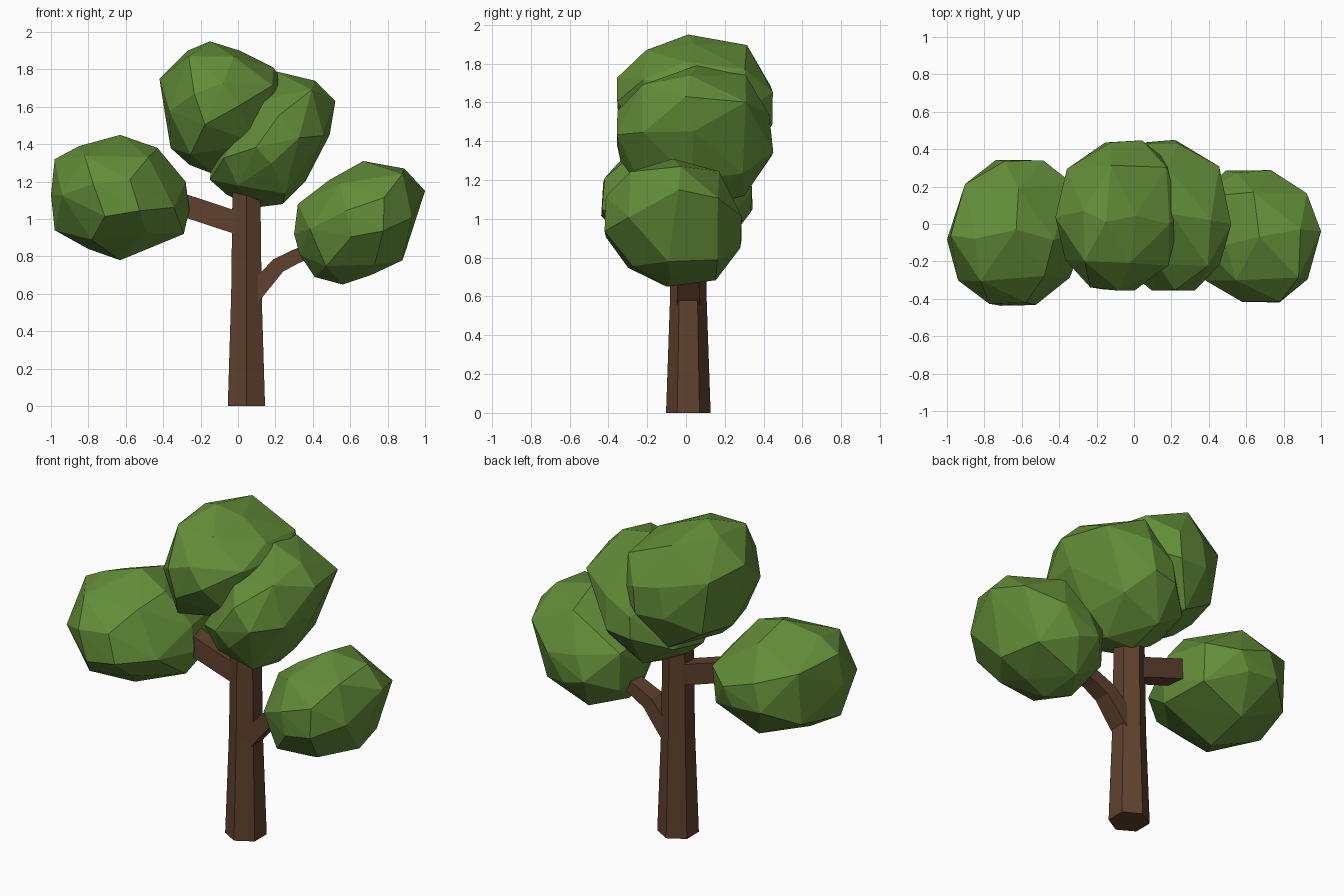
import bpy, bmesh, math, random
from mathutils import Vector

if "Cube" in bpy.data.objects:
    bpy.data.objects.remove(bpy.data.objects["Cube"])

random.seed(7)


def material(name, rgb):
    m = bpy.data.materials.new(name)
    m.diffuse_color = (*rgb, 1)
    m.use_nodes = True
    m.node_tree.nodes["Principled BSDF"].inputs["Base Color"].default_value = m.diffuse_color
    return m


BARK = material("bark brown", (0.115, 0.053, 0.027))
LEAF = material("leaf green", (0.125, 0.27, 0.04))


def finish(bm, name, mat):
    bmesh.ops.recalc_face_normals(bm, faces=bm.faces)
    me = bpy.data.meshes.new(name)
    bm.to_mesh(me)
    bm.free()
    me.materials.append(mat)
    ob = bpy.data.objects.new(name, me)
    bpy.context.collection.objects.link(ob)


def limb(name, path, section):
    """Tube along (x, y, z, scale) points with a (thickness, depth) cross-section."""
    bm = bmesh.new()
    pts = [Vector(p[:3]) for p in path]
    n = len(section)
    rings = []
    for i, p in enumerate(pts):
        t = (pts[min(i + 1, len(pts) - 1)] - pts[max(i - 1, 0)]).normalized()
        u = Vector((0, 1, 0)).cross(t).normalized()
        v = t.cross(u)
        rings.append([bm.verts.new(p + path[i][3] * (u * a + v * b)) for a, b in section])
    for a, b in zip(rings, rings[1:]):
        for k in range(n):
            bm.faces.new((a[k], a[(k + 1) % n], b[(k + 1) % n], b[k]))
    bm.faces.new(rings[0])
    bm.faces.new(rings[-1])
    finish(bm, name, BARK)


def foliage(name, outline, y0, half, full, shear_x, shear_z):
    """Faceted clump: hull of the front outline, shrunk towards front and back."""
    xs, zs = zip(*outline)
    cx, cz = (min(xs) + max(xs)) / 2, (min(zs) + max(zs)) / 2
    bm = bmesh.new()
    # depth fraction, outline scale, step, start, depth jitter
    for t, s, step, start, jit in ((0, 1, 1, 0, 0.12), (0.62, full, 2, 0, 0.05),
                                   (-0.62, full, 2, 1, 0.05), (0.97, 0.36, 3, 1, 0.03),
                                   (-0.97, 0.36, 3, 0, 0.03)):
        for x, z in outline[start::step]:
            k = s * (1 if t == 0 else random.uniform(0.98, 1.02))
            d = t + random.uniform(-jit, jit)
            bm.verts.new((cx + (x - cx) * k + shear_x * t, y0 + half * d,
                          cz + (z - cz) * k + shear_z * t))
    bmesh.ops.convex_hull(bm, input=bm.verts)
    loose = [v for v in bm.verts if not v.link_faces]
    bmesh.ops.delete(bm, geom=loose, context='VERTS')
    finish(bm, name, LEAF)


# Six-sided trunk, box-section branches growing from its side faces
HEX = [(math.sin(k * math.pi / 3), math.cos(k * math.pi / 3)) for k in range(6)]


def box(a, b):
    return [(a, b), (a, -b), (-a, -b), (-a, b)]


limb("trunk", [(0.045, 0.012, 0, 0.115), (0.045, 0.012, 0.6, 0.094), (0.045, 0.012, 1.16, 0.086)], HEX)
limb("left_branch", [(0.04, 0.012, 0.965, 1), (-0.27, 0.014, 1.067, 1), (-0.38, 0.015, 1.10, 1)],
     box(0.06, 0.052))
limb("right_branch", [(0.06, 0.012, 0.572, 1.15), (0.13, 0.012, 0.655, 1.1), (0.215, 0.012, 0.752, 1),
                      (0.31, 0.012, 0.80, 0.92), (0.42, 0.012, 0.845, 0.9)], box(0.042, 0.052))

# Four leaf clumps
foliage("left_foliage", [(-0.98, 1.32), (-0.85, 1.39), (-0.63, 1.45), (-0.43, 1.38), (-0.28, 1.20),
                         (-0.26, 1.05), (-0.29, 0.92), (-0.45, 0.89), (-0.63, 0.78), (-0.80, 0.84),
                         (-0.98, 0.94), (-1.0, 1.13)], -0.045, 0.395, 0.82, 0.02, 0)
foliage("top_foliage", [(-0.42, 1.75), (-0.27, 1.90), (-0.15, 1.95), (0.01, 1.90), (0.19, 1.81),
                        (0.25, 1.72), (0.25, 1.57), (0.15, 1.36), (-0.13, 1.24), (-0.26, 1.29),
                        (-0.36, 1.38), (-0.39, 1.56)], 0.045, 0.405, 0.87, 0.03, -0.02)
foliage("middle_foliage", [(0.2, 1.79), (0.41, 1.74), (0.52, 1.63), (0.49, 1.45), (0.36, 1.20),
                           (0.24, 1.08), (0.08, 1.06), (-0.06, 1.13), (-0.15, 1.21), (-0.14, 1.31),
                           (-0.03, 1.50), (0.09, 1.68)], 0.045, 0.405, 0.85, -0.03, 0)
foliage("right_foliage", [(0.32, 1.08), (0.49, 1.21), (0.67, 1.31), (0.89, 1.27), (1.0, 1.15),
                          (0.94, 0.99), (0.88, 0.78), (0.71, 0.70), (0.56, 0.65), (0.41, 0.69),
                          (0.33, 0.81), (0.30, 0.92)], -0.07, 0.36, 0.85, -0.045, -0.03)
